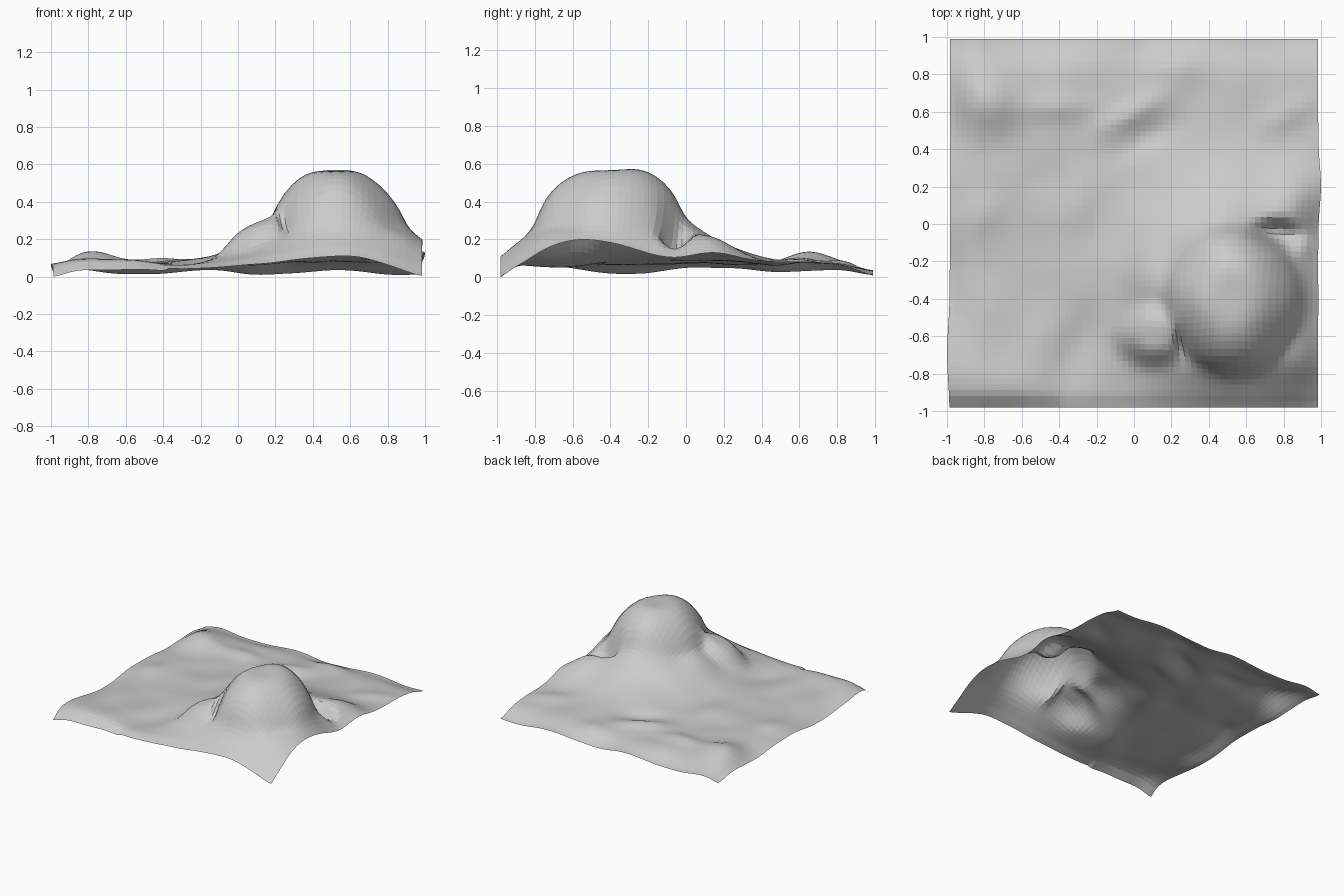
import bpy, bmesh, math
from mathutils import Vector, noise

cube = bpy.data.objects.get("Cube")
if cube:
    bpy.data.objects.remove(cube, do_unlink=True)

N = 64


def lobe(x, y, cx, cy, rx, ry, h, p=1.0, turn=0.0):
    """Rounded bump or hollow; a high power gives a flat top and steep sides."""
    c, s = math.cos(turn), math.sin(turn)
    u, v = (x - cx) * c + (y - cy) * s, (y - cy) * c - (x - cx) * s
    return h * math.exp(-((u / rx) ** 2 + (v / ry) ** 2) ** p)


DOME = (0.53, -0.41, 0.29, 0.31, 0.28, 2.2)

# Hill: broad mound, shoulders, ledges and clefts
HILL = [
    (0.5, -0.34, 0.52, 0.58, 0.22, 1.3),
    (0.42, -0.07, 0.2, 0.16, 0.07),
    (0.6, -0.75, 0.36, 0.13, 0.07),
    (0.88, -0.5, 0.1, 0.28, 0.06),
    (0.1, -0.6, 0.17, 0.14, 0.1, 1.8),
    (0.08, -0.3, 0.14, 0.2, 0.05),
    (0.27, -0.62, 0.04, 0.09, -0.06),
    (0.76, -0.07, 0.13, 0.08, -0.1, 1.5),
    (0.85, 0.14, 0.16, 0.16, 0.07),
    (1.0, -0.12, 0.1, 0.2, -0.05),
    (1.0, -0.6, 0.1, 0.14, 0.03),
]

# Ground: low swells, ridges and dips
GROUND = [
    (-0.78, 0.66, 0.16, 0.16, 0.06),
    (-0.42, 0.62, 0.2, 0.08, 0.025),
    (-0.02, 0.58, 0.2, 0.07, 0.03, 1.0, 0.5),
    (0.05, 0.44, 0.2, 0.07, -0.02, 1.0, 0.5),
    (0.24, 0.85, 0.14, 0.1, 0.02),
    (0.82, 0.58, 0.2, 0.08, 0.02, 1.0, 0.5),
    (-0.3, 0.1, 0.09, 0.16, 0.015),
    (-0.8, 0.05, 0.1, 0.1, 0.015),
    (-0.7, -0.85, 0.3, 0.14, 0.025),
    (-0.25, -0.6, 0.12, 0.3, -0.025, 1.0, -0.5),
]


def height(x, y):
    z = 0.07 + sum(lobe(x, y, *a) for a in [DOME] + HILL + GROUND)
    z += 0.012 * noise.noise(Vector((x * 4, y * 4, 0.3)))
    # Rims curl down to wavy borders
    z -= 0.05 * math.exp(-((1 - y) / 0.13) ** 2) * (1 + 0.3 * math.sin(9 * x))
    z -= 0.035 * math.exp(-((1 + x) / 0.1) ** 2) * (1 + 0.5 * math.sin(7 * y - 2.6))
    front = 0.045 if x < -0.4 else 0.03
    z -= front * math.exp(-((1 + y) / 0.06) ** 2)
    z -= lobe(x, y, 1, -1, 0.18, 0.18, 0.06)
    return z


# Terrain sheet
bm = bmesh.new()
bmesh.ops.create_grid(bm, x_segments=N, y_segments=N, size=0.985)
for v in bm.verts:
    x, y = v.co.x, v.co.y
    # Push the dome walls outward so they stand nearly upright
    w = lobe(x, y, *DOME[:4], 1.0, 2.2)
    push = Vector((x - DOME[0], y - DOME[1])) * 0.5 * w * (1 - w)
    rim = 0.015 * (lobe(x, y, 1, 0.2, 0.08, 0.15, 1) - lobe(x, y, -1, -0.7, 0.08, 0.2, 1))
    v.co = (x + push.x + rim, y + push.y + 0.005, height(x, y))

# Rest the lowest point on the floor
low = min(v.co.z for v in bm.verts)
for v in bm.verts:
    v.co.z -= low

mesh = bpy.data.meshes.new("terrain")
bm.to_mesh(mesh)
bm.free()
terrain = bpy.data.objects.new("terrain", mesh)
bpy.context.collection.objects.link(terrain)

grey = bpy.data.materials.new("light_grey")
grey.use_nodes = True
colour = (0.6, 0.6, 0.6, 1)
grey.diffuse_color = colour
grey.node_tree.nodes["Principled BSDF"].inputs["Base Color"].default_value = colour
mesh.materials.append(grey)
